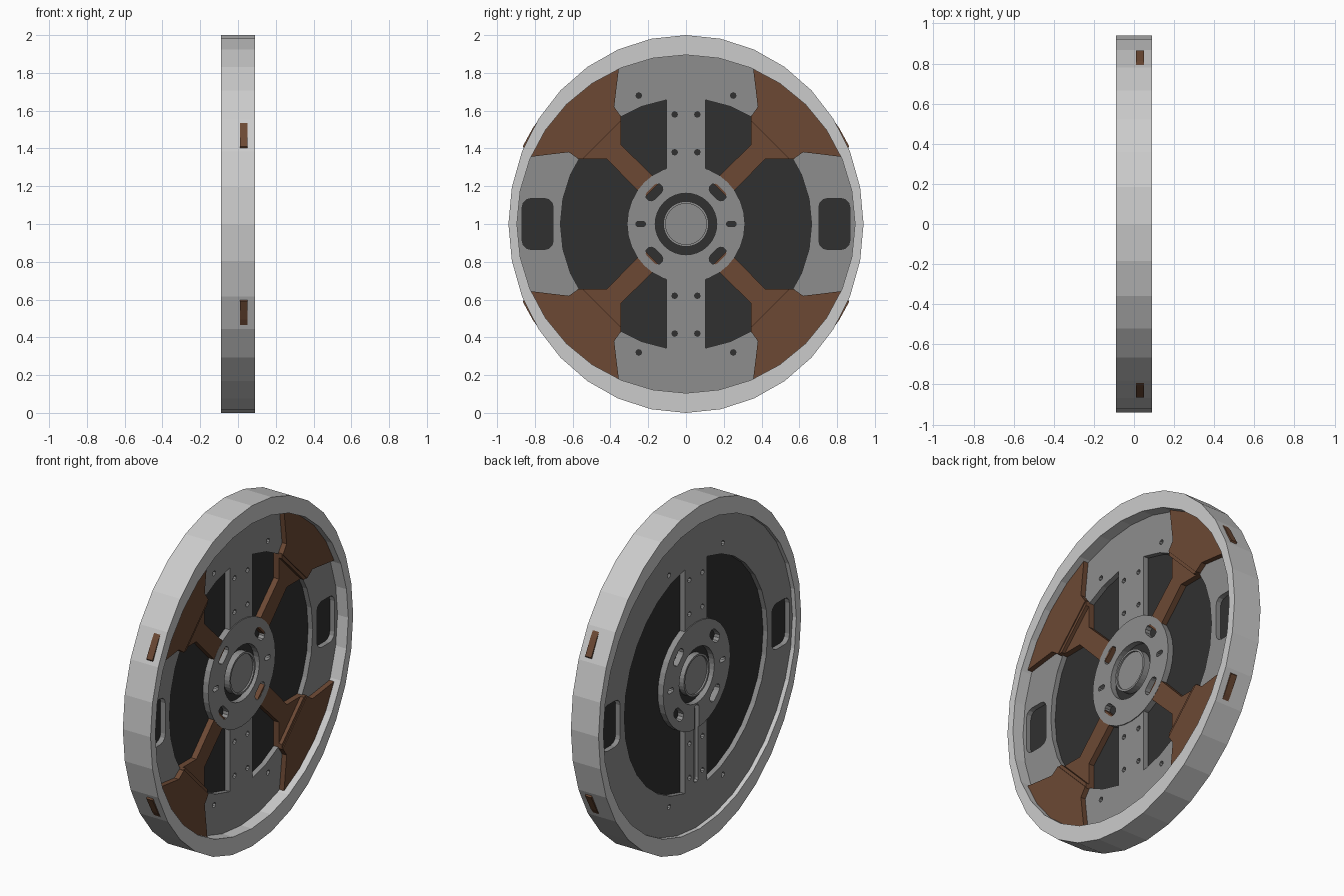
import bpy, bmesh
from math import sin, cos, pi, radians

if "Cube" in bpy.data.objects:
    bpy.data.objects.remove(bpy.data.objects["Cube"])


def material(name, rgb):
    m = bpy.data.materials.new(name)
    m.diffuse_color = (*rgb, 1)
    m.use_nodes = True
    m.node_tree.nodes["Principled BSDF"].inputs["Base Color"].default_value = m.diffuse_color
    return m


PLATE = material("dark_grey", (0.27, 0.27, 0.27))
CORE = material("near_black", (0.03, 0.03, 0.03))
BROWN = material("brown", (0.15, 0.066, 0.034))


def arc(r, a0, a1, n, rz=None, cy=0, cz=0):
    rz = r if rz is None else rz
    return [(cy + r * cos(radians(a0 + (a1 - a0) * i / n)),
             cz + rz * sin(radians(a0 + (a1 - a0) * i / n))) for i in range(n + 1)]


def circle(r, n=32, cy=0, cz=0, rz=None):
    return arc(r, 0, 360, n, rz, cy, cz)[:-1]


def capsule(cy, cz, half, r, angle, n=5):
    # rounded slot lying along the given angle
    pts = arc(r, -90, 90, n, cy=half) + arc(r, 90, 270, n, cy=-half)
    c, s = cos(radians(angle)), sin(radians(angle))
    return [(cy + y * c - z * s, cz + y * s + z * c) for y, z in pts]


def rounded_rect(cy, cz, hy, hz, r):
    pts = []
    for k, (sy, sz) in enumerate([(1, 1), (-1, 1), (-1, -1), (1, -1)]):
        pts += arc(r, 90 * k, 90 * k + 90, 3, cy=cy + sy * (hy - r), cz=cz + sz * (hz - r))
    return pts


def prisms(name, outlines, x0, x1, mat=None):
    # extrude y-z outlines (relative to the axle) along x
    bm = bmesh.new()
    for pts in outlines:
        a = [bm.verts.new((x0, y, z + 1)) for y, z in pts]
        b = [bm.verts.new((x1, y, z + 1)) for y, z in pts]
        bm.faces.new(a)
        bm.faces.new(b)
        for i in range(len(a)):
            j = (i + 1) % len(a)
            bm.faces.new((a[i], a[j], b[j], b[i]))
    bmesh.ops.recalc_face_normals(bm, faces=bm.faces)
    me = bpy.data.meshes.new(name)
    bm.to_mesh(me)
    bm.free()
    ob = bpy.data.objects.new(name, me)
    bpy.context.collection.objects.link(ob)
    if mat:
        me.materials.append(mat)
    return ob


def cut(ob, outlines, x0=-0.3, x1=0.3):
    cutter = prisms("cutter", outlines, x0, x1)
    cutter.hide_render = True
    mod = ob.modifiers.new("cut", 'BOOLEAN')
    mod.operation, mod.solver, mod.object = 'DIFFERENCE', 'EXACT', cutter
    bpy.context.view_layer.objects.active = ob
    bpy.ops.object.modifier_apply(modifier=mod.name)
    bpy.data.objects.remove(cutter, do_unlink=True)


def ring(name, outer, inner, x0, x1, mat=None):
    # band between two outlines with the same number of points
    bm = bmesh.new()
    loops = [[bm.verts.new((x, y, z + 1)) for y, z in pts]
             for pts, x in ((outer, x0), (outer, x1), (inner, x1), (inner, x0))]
    n = len(outer)
    for k in range(4):
        p, q = loops[k], loops[(k + 1) % 4]
        for i in range(n):
            j = (i + 1) % n
            bm.faces.new((p[i], p[j], q[j], q[i]))
    bmesh.ops.recalc_face_normals(bm, faces=bm.faces)
    me = bpy.data.meshes.new(name)
    bm.to_mesh(me)
    bm.free()
    if mat:
        me.materials.append(mat)
    bpy.context.collection.objects.link(bpy.data.objects.new(name, me))


# Outer rim
ring("outer_rim", circle(0.94, rz=1.0), circle(0.895), -0.09, 0.09)

# Dark core seen through the openings
prisms("dark_core", [circle(0.9)], -0.035, -0.01, CORE)

# Spoked plate with windows, side pockets and bolt holes
plate = prisms("spoked_plate", [circle(0.91)], -0.065, 0.02, PLATE)
openings = [circle(0.28)]
holes = []
for s in (1, -1):
    window = arc(0.665, -81, 81, 14)
    openings.append([(s * y, z) for y, z in window])
    holes.append(rounded_rect(s * 0.785, 0, 0.082, 0.135, 0.045))
    for t in (1, -1):
        for y, z in ((0.25, 0.68), (0.06, 0.58), (0.06, 0.38)):
            holes.append(circle(0.015, 8, s * y, t * z))
for outline in openings:
    cut(plate, [outline])
cut(plate, holes)

# Hub disc with slots
hub = prisms("hub_disc", [circle(0.312)], -0.07, 0.025, PLATE)
slots = [circle(0.163)]
for s in (1, -1):
    slots.append(capsule(s * 0.24, 0, 0.012, 0.014, 0))
    for t in (1, -1):
        slots.append(capsule(s * 0.168, t * 0.168, 0.025, 0.028, -45 * s * t))
cut(hub, slots)

# Narrow groove on the back of the lower spoke
groove = [capsule(0, -0.4, 0.21, 0.02, 90)]
cut(plate, groove, -0.3, -0.045)
cut(hub, groove, -0.3, -0.045)

# Axle boss and cap
ring("axle_boss", circle(0.12), circle(0.108), -0.07, 0.03, PLATE)
prisms("axle_cap", [circle(0.109)], -0.06, 0.02, PLATE)

# Brown braces: outer panel, step and arm, repeated in four quadrants
half_panel = [(0.57, 0.345), (0.62, 0.38), (0.705, 0.37), (0.825, 0.355)]
outer = arc(0.957, 25.4, 64.6, 6)
panel = half_panel[:] + outer + [(z, y) for y, z in reversed(half_panel)]
step = [(0.545, 0.345), (0.575, 0.345), (0.345, 0.575), (0.345, 0.545)]
arm = [(0.22, 0.14), (0.42, 0.345), (0.56, 0.345), (0.345, 0.56), (0.345, 0.42), (0.14, 0.22)]
for v, t in (("upper", 1), ("lower", -1)):
    for h, s in (("left", -1), ("right", 1)):
        for part, pts, x0, x1 in (("panel", panel, 0.01, 0.05),
                                  ("step", step, -0.012, 0.045),
                                  ("arm", arm, -0.012, 0.024)):
            prisms(f"brace_{part}_{v}_{h}", [[(s * y, t * z) for y, z in pts]], x0, x1, BROWN)
